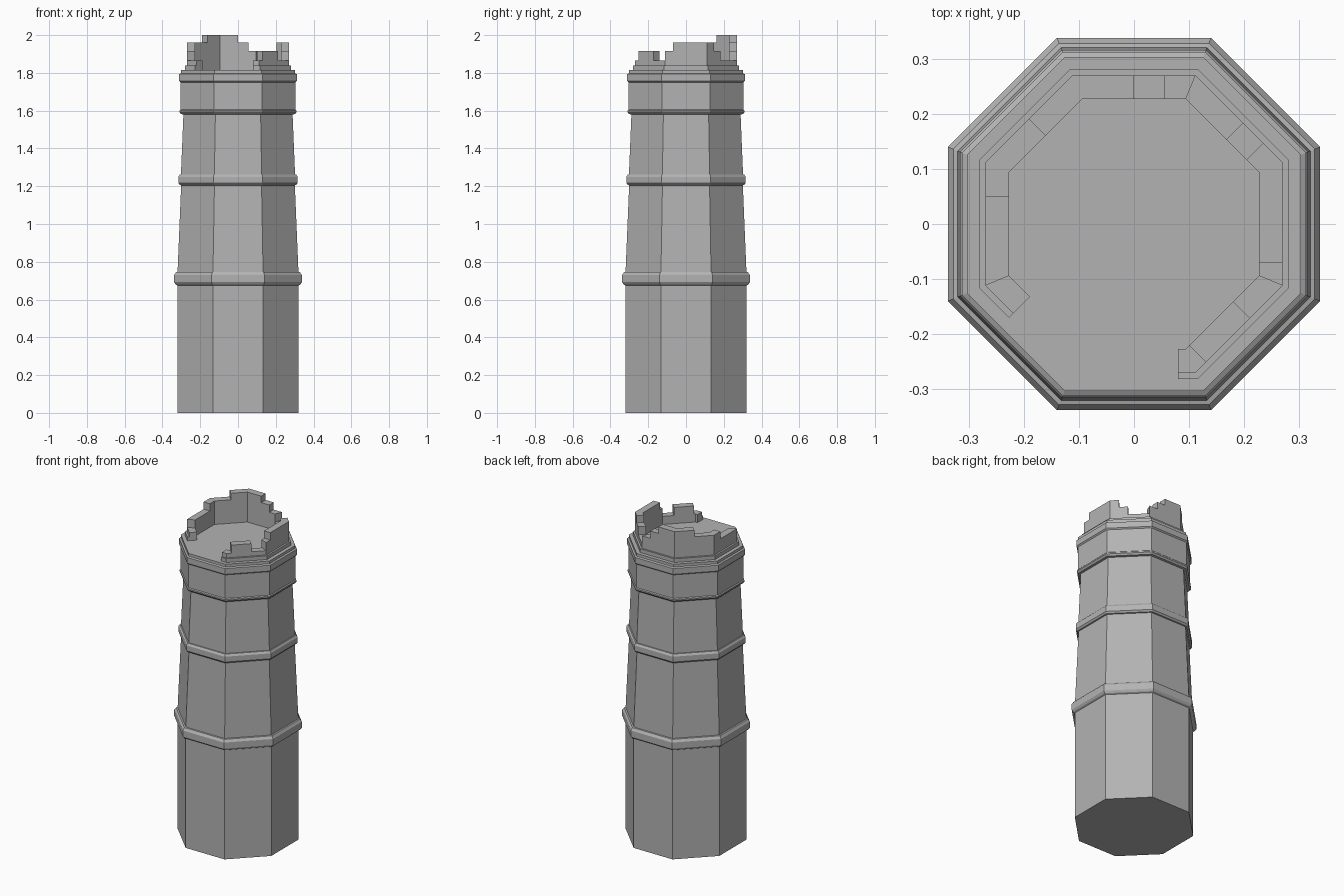
import bpy, bmesh, math
from mathutils import Vector

cube = bpy.data.objects.get("Cube")
if cube:
    bpy.data.objects.remove(cube)

# One stone colour
stone = bpy.data.materials.new("grey stone")
stone.use_nodes = True
GREY = (0.45, 0.45, 0.45, 1)
stone.diffuse_color = GREY
stone.node_tree.nodes["Principled BSDF"].inputs["Base Color"].default_value = GREY

SIDES = 8
HALF = math.tan(math.pi / SIDES)      # half side length per unit of apothem


def finish(bm, name):
    bmesh.ops.recalc_face_normals(bm, faces=bm.faces)
    mesh = bpy.data.meshes.new(name)
    bm.to_mesh(mesh)
    bm.free()
    mesh.materials.append(stone)
    obj = bpy.data.objects.new(name, mesh)
    bpy.context.collection.objects.link(obj)


def on_side(side, s, r):
    """Point on one octagon side, s along it, held within its corners."""
    a = math.radians(45 * side)
    s = max(-r * HALF, min(r * HALF, s))
    normal = Vector((math.cos(a), math.sin(a), 0))
    along = Vector((-math.sin(a), math.cos(a), 0))
    return normal * r + along * s


def octagon_stack(name, profile):
    """Closed octagonal solid from (apothem, height) pairs."""
    bm = bmesh.new()
    rings = [[bm.verts.new(on_side(k, 1, r) + Vector((0, 0, z)))
              for k in range(SIDES)] for r, z in profile]
    for low, high in zip(rings, rings[1:]):
        for k in range(SIDES):
            n = (k + 1) % SIDES
            bm.faces.new((low[k], low[n], high[n], high[k]))
    bm.faces.new(rings[0])
    bm.faces.new(rings[-1])
    finish(bm, name)


def wall_block(bm, side, s0, s1, r0, r1, z0, z1):
    """Upright block that follows one side and mitres at the corners."""
    plan = [on_side(side, s0, r0), on_side(side, s0, r1),
            on_side(side, s1, r1), on_side(side, s1, r0)]
    low, high = ([bm.verts.new(p + Vector((0, 0, z))) for p in plan]
                 for z in (z0, z1))
    bm.faces.new(low)
    bm.faces.new(high)
    for i in range(4):
        j = (i + 1) % 4
        bm.faces.new((low[i], low[j], high[j], high[i]))


# Tower body with its trim bands
octagon_stack("tower_body", [
    (0.321, 0), (0.321, 0.675),
    (0.33, 0.68), (0.338, 0.692), (0.338, 0.73), (0.328, 0.745), (0.32, 0.747),
    (0.301, 1.205),
    (0.308, 1.207), (0.316, 1.217), (0.316, 1.25), (0.308, 1.262), (0.302, 1.263),
    (0.289, 1.58),
    (0.302, 1.582), (0.31, 1.592), (0.31, 1.6), (0.305, 1.605),
    (0.305, 1.75), (0.312, 1.757), (0.312, 1.793), (0.303, 1.798), (0.303, 1.815),
])

# Broken parapet: side number -> start, then (end, height) steps
CORNER = 1
LOW, MID, HIGH, PEAK = 1.865, 1.915, 1.96, 2.0
parapet = {
    -2: (0.08, [(CORNER, LOW)]),
    -1: (-CORNER, [(-0.085, LOW), (0.028, MID), (CORNER, LOW)]),
    0: (-CORNER, [(-0.07, MID), (CORNER, HIGH)]),
    1: (-CORNER, [(-0.062, HIGH), (-0.01, MID), (CORNER, LOW)]),
    2: (-CORNER, [(-0.055, MID), (0, HIGH), (CORNER, PEAK)]),
    3: (-CORNER, [(0, PEAK), (CORNER, HIGH)]),
    4: (-CORNER, [(-0.05, HIGH), (CORNER, MID)]),
    5: (-CORNER, [(-0.04, LOW)]),
}
FLOOR = 1.815
wall, lip = bmesh.new(), bmesh.new()
for side, (start, steps) in parapet.items():
    wall_block(lip, side, start, steps[-1][0], 0.25, 0.281, FLOOR, 1.838)
    for end, height in steps:
        wall_block(wall, side, start, end, 0.227, 0.27, FLOOR, height)
        start = end
finish(wall, "broken_parapet")
finish(lip, "parapet_footing")
